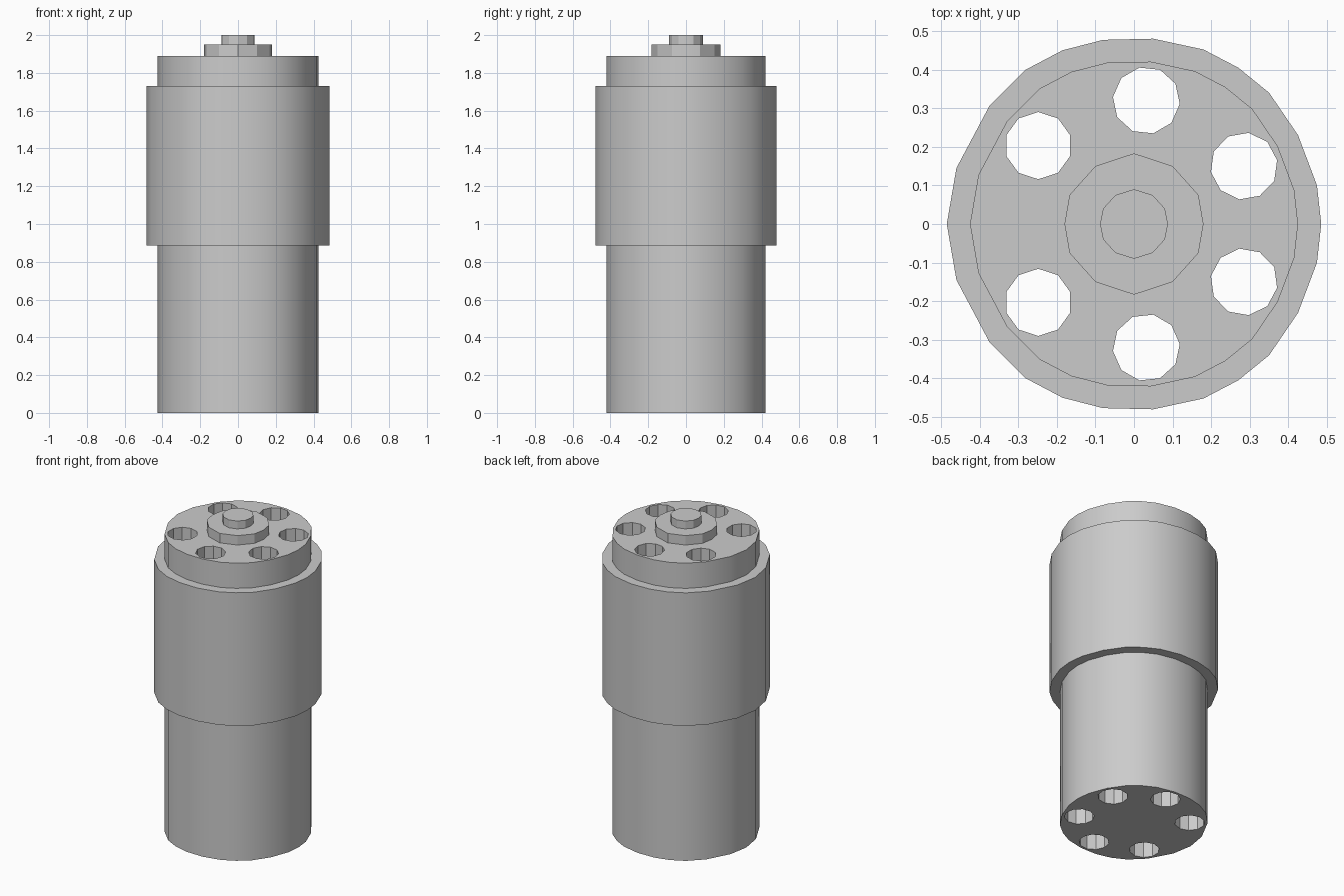
import bpy, bmesh
from math import cos, sin, radians

if "Cube" in bpy.data.objects:
    bpy.data.objects.remove(bpy.data.objects["Cube"])


def full_loop(half):
    """Mirror a half outline (y >= 0, ordered +x to -x) across the x axis."""
    return half + [(x, -y) for x, y in reversed(half) if y > 1e-6]


def loft(name, outline, steps):
    """Stack scaled copies of an outline; steps are (scale, z)."""
    bm = bmesh.new()
    rings = [[bm.verts.new((x * s, y * s, z)) for x, y in outline] for s, z in steps]
    n = len(outline)
    for a, b in zip(rings, rings[1:]):
        for i in range(n):
            j = (i + 1) % n
            bm.faces.new((a[i], a[j], b[j], b[i]))
    bm.faces.new(rings[0][::-1])
    bm.faces.new(rings[-1])
    bmesh.ops.recalc_face_normals(bm, faces=bm.faces[:])
    mesh = bpy.data.meshes.new(name)
    bm.to_mesh(mesh)
    bm.free()
    obj = bpy.data.objects.new(name, mesh)
    bpy.context.collection.objects.link(obj)
    return obj


def activate(obj):
    bpy.ops.object.select_all(action='DESELECT')
    obj.select_set(True)
    bpy.context.view_layer.objects.active = obj


# Barrel body with the wider sleeve, one stepped solid
body_half = [(0.485, 0), (0.474, 0.10), (0.425, 0.23), (0.35, 0.34), (0.27, 0.405),
             (0.18, 0.452), (0.05, 0.48), (-0.08, 0.477), (-0.185, 0.45),
             (-0.28, 0.40), (-0.375, 0.305), (-0.46, 0.145), (-0.485, 0)]
k = 0.876
body = loft("barrel_body", full_loop(body_half),
            [(k, 0), (k, 0.885), (1, 0.885), (1, 1.73), (k, 1.73), (k, 1.89)])

# Six ten-sided holes running right through the body
for cx, cy, turn in [(0.285, 0.15, 10), (0.032, 0.32, -6), (-0.248, 0.203, 18)]:
    for side in (1, -1):
        ring = [(cx + 0.087 * cos(radians(turn + 36 * i)),
                 side * (cy + 0.087 * sin(radians(turn + 36 * i)))) for i in range(10)]
        cutter = loft("hole_cutter", ring, [(1, -0.1), (1, 2.1)])
        cutter.hide_render = True
        mod = body.modifiers.new("hole", 'BOOLEAN')
        mod.operation = 'DIFFERENCE'
        mod.solver = 'EXACT'
        mod.object = cutter
        activate(body)
        bpy.ops.object.modifier_apply(modifier=mod.name)
        bpy.data.objects.remove(cutter)

# Central hub and pin on the top face
hub_half = [(0.18, 0), (0.167, 0.075), (0.10, 0.15), (0, 0.183),
            (-0.10, 0.15), (-0.167, 0.075), (-0.18, 0)]
pin_half = [(0.088, 0), (0.08, 0.04), (0.048, 0.075), (0, 0.09),
            (-0.048, 0.075), (-0.08, 0.04), (-0.088, 0)]
hub = loft("hub", full_loop(hub_half), [(1, 1.89), (1, 1.95)])
pin = loft("pin", full_loop(pin_half), [(1, 1.95), (1, 2.0)])

# Soft shading around the barrel, crisp rims and facets elsewhere
for obj in (body, hub, pin):
    activate(obj)
    bpy.ops.object.shade_smooth_by_angle(angle=radians(25))
